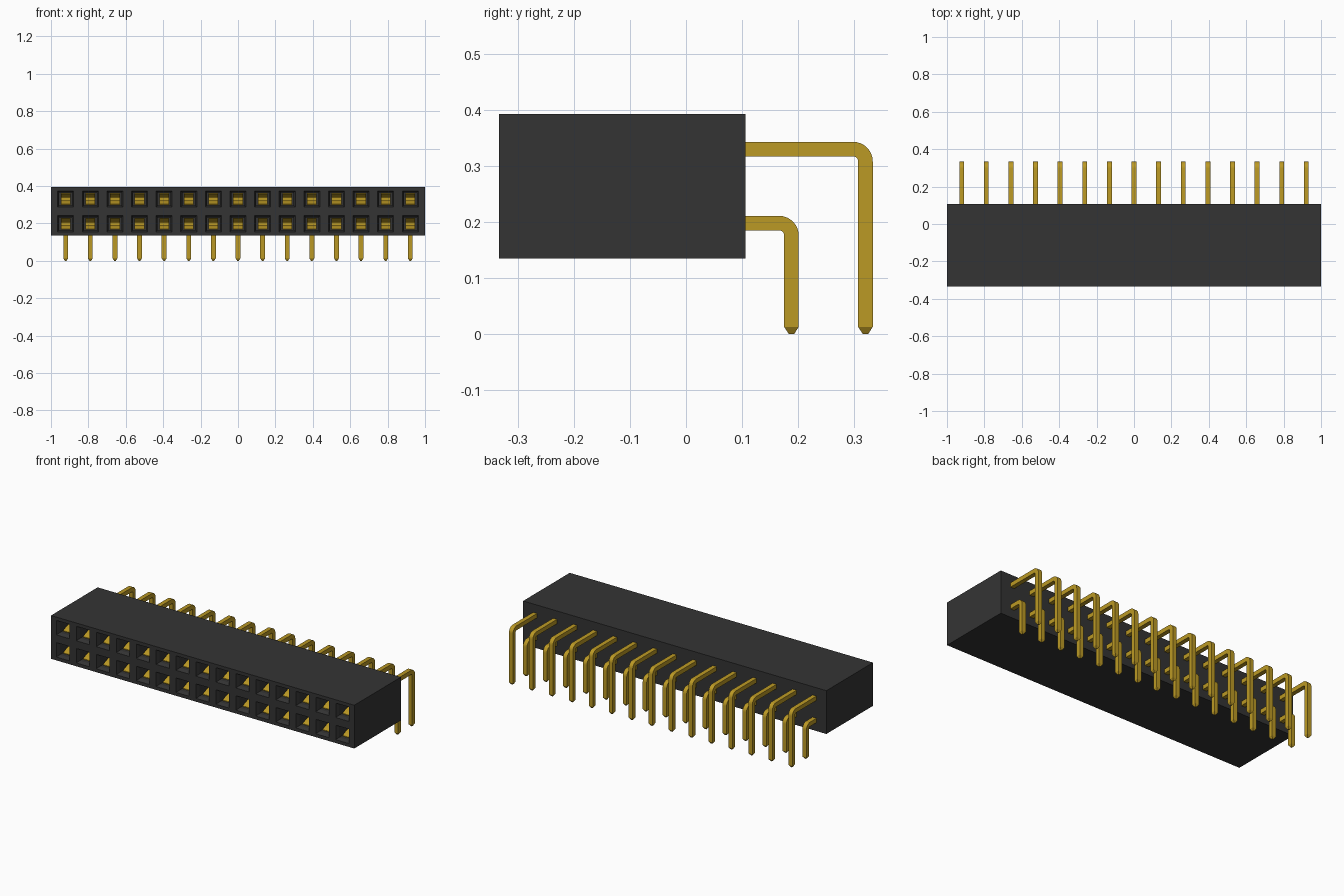
import bpy, bmesh, math
from mathutils import Vector

cube = bpy.data.objects.get("Cube")
if cube:
    bpy.data.objects.remove(cube, do_unlink=True)

COLS, PITCH = 15, 0.1316
Y0, Y1, Z0, Z1 = -0.333, 0.106, 0.135, 0.393
ROWS = (0.198, 0.330)
HOLE = 0.043          # half width of a socket mouth
PIN = 0.013           # half width of a pin
XS = [(i - (COLS - 1) / 2) * PITCH for i in range(COLS)]


def material(name, rgb, rough):
    m = bpy.data.materials.new(name)
    m.use_nodes = True
    m.diffuse_color = (*rgb, 1)
    b = m.node_tree.nodes["Principled BSDF"]
    b.inputs["Base Color"].default_value = (*rgb, 1)
    b.inputs["Roughness"].default_value = rough
    return m


BLACK = material("black plastic", (0.034, 0.034, 0.034), 0.6)
GOLD = material("gold metal", (0.50, 0.32, 0.018), 0.4)


def finish(bm, name, mat, smooth=False):
    bmesh.ops.recalc_face_normals(bm, faces=bm.faces)
    me = bpy.data.meshes.new(name)
    bm.to_mesh(me)
    bm.free()
    me.materials.append(mat)
    ob = bpy.data.objects.new(name, me)
    bpy.context.collection.objects.link(ob)
    if smooth:
        bpy.ops.object.select_all(action='DESELECT')
        ob.select_set(True)
        bpy.context.view_layer.objects.active = ob
        bpy.ops.object.shade_smooth_by_angle(angle=math.radians(30))
    return ob


def skin(bm, rings):
    """Join successive vertex rings and cap both ends."""
    rings = [[bm.verts.new(p) for p in r] for r in rings]
    for a, b in zip(rings, rings[1:]):
        for k in range(len(a)):
            j = (k + 1) % len(a)
            bm.faces.new((a[k], a[j], b[j], b[k]))
    bm.faces.new(rings[0])
    bm.faces.new(rings[-1])


# Housing: front face divided around the sockets, which are sunk inward
bm = bmesh.new()
gx = [-1.0] + [x + s * HOLE for x in XS for s in (-1, 1)] + [1.0]
gz = [Z0] + [z + s * HOLE for z in ROWS for s in (-1, 1)] + [Z1]
grid = [[bm.verts.new((x, Y0, z)) for x in gx] for z in gz]
holes = []
for j in range(len(gz) - 1):
    for i in range(len(gx) - 1):
        f = bm.faces.new((grid[j][i], grid[j][i + 1],
                          grid[j + 1][i + 1], grid[j + 1][i]))
        if i % 2 and j % 2:
            holes.append(f)
rim = [e for e in bm.edges if e.is_boundary]
ext = bmesh.ops.extrude_edge_only(bm, edges=rim)["geom"]
for v in ext:
    if isinstance(v, bmesh.types.BMVert):
        v.co.y = Y1
bmesh.ops.contextual_create(bm, geom=[e for e in bm.edges if e.is_boundary])
# tapered mouth, then a straight shaft
bm.normal_update()
bmesh.ops.inset_individual(bm, faces=holes, thickness=0.012, depth=-0.02)
for f in bmesh.ops.extrude_discrete_faces(bm, faces=holes)["faces"]:
    for v in f.verts:
        v.co.y = 0.0
finish(bm, "housing", BLACK)


# Spring contacts: two leaves pinched together near the mouth, plus a back plate
LEAF = [(-0.295, 0.027), (-0.275, 0.018), (-0.25, 0.009), (-0.235, 0.007),
        (-0.21, 0.010), (-0.10, 0.022), (-0.008, 0.027)]
bm = bmesh.new()
for x in XS:
    for z in ROWS:
        for s in (-1, 1):
            skin(bm, [[(x - 0.026, y, z + s * h), (x + 0.026, y, z + s * h),
                       (x + 0.026, y, z + s * (h + 0.004)),
                       (x - 0.026, y, z + s * (h + 0.004))] for y, h in LEAF])
        skin(bm, [[(x + a * 0.026, y, z + b * 0.028)
                   for a, b in ((-1, -1), (1, -1), (1, 1), (-1, 1))]
                  for y in (-0.01, -0.003)])
finish(bm, "spring_contacts", GOLD)


def pin_row(name, z, y):
    """Square pins running back, bending down and ending in a blunt point."""
    r = 0.022
    path = [(-0.005, z, 0, 1)]
    path += [(y - r + r * math.sin(a), z - r + r * math.cos(a), a, 1)
             for a in (math.pi / 2 * k / 8 for k in range(9))]
    path += [(y, 0.013, math.pi / 2, 1), (y, 0, math.pi / 2, 0.35)]
    bm = bmesh.new()
    for x in XS:
        rings = []
        for py, pz, a, s in path:
            out = Vector((0, math.sin(a), math.cos(a)))
            c = Vector((x, py, pz))
            rings.append([c + Vector((u * PIN * s, 0, 0)) + out * (w * PIN * s)
                          for u, w in ((-1, -1), (1, -1), (1, 1), (-1, 1))])
        skin(bm, rings)
    finish(bm, name, GOLD, smooth=True)


pin_row("lower_pins", ROWS[0], 0.188)
pin_row("upper_pins", ROWS[1], 0.320)
